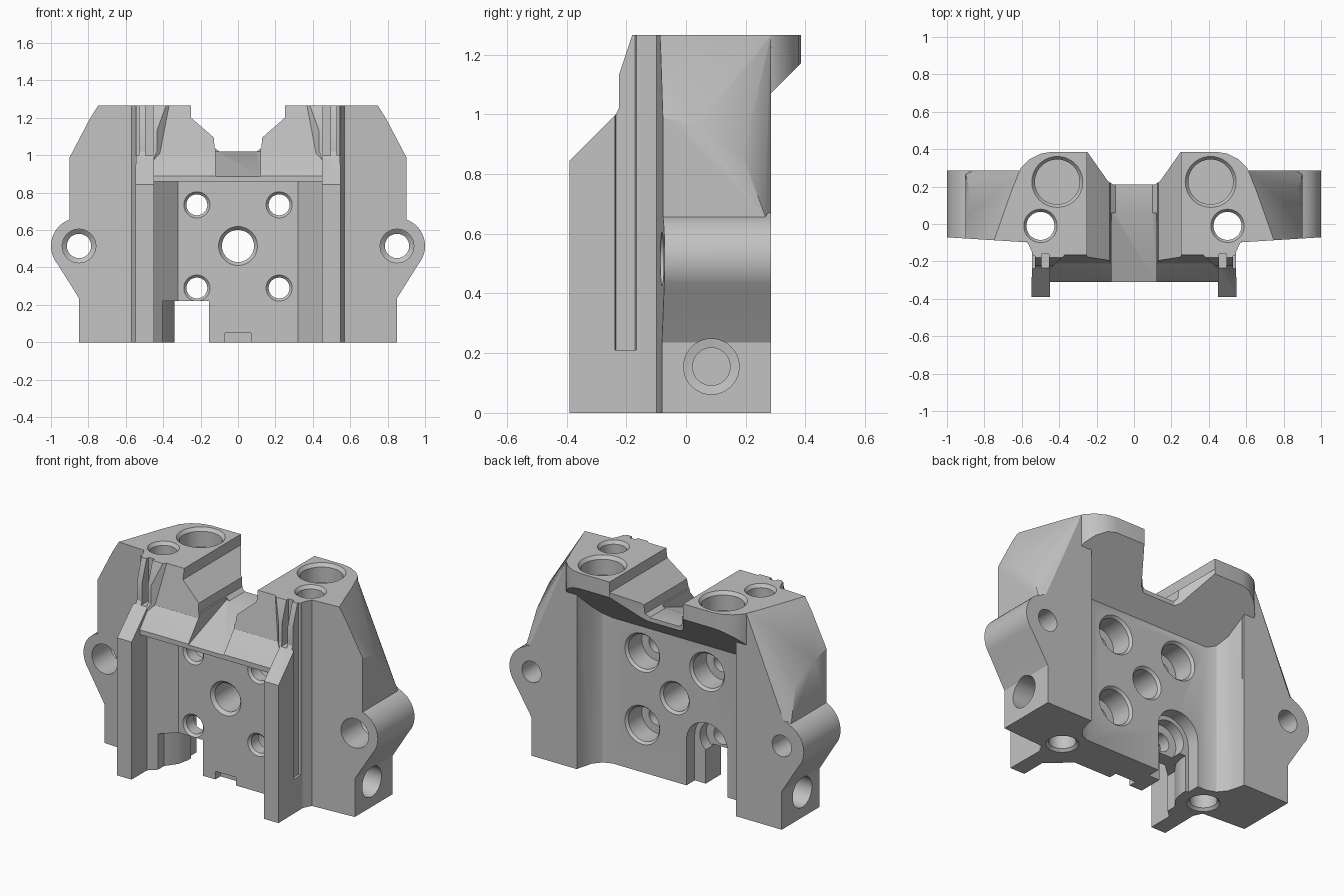
import bpy, bmesh, math

if "Cube" in bpy.data.objects:
    bpy.data.objects.remove(bpy.data.objects["Cube"])

metal = bpy.data.materials.new("plain_grey")
metal.diffuse_color = (0.54, 0.54, 0.54, 1)
metal.use_nodes = True
metal.node_tree.nodes["Principled BSDF"].inputs["Base Color"].default_value = metal.diffuse_color


def place(axis, u, v, w):
    return {'x': (w, u, v), 'y': (u, w, v), 'z': (u, v, w)}[axis]


def finish(bm, name):
    bmesh.ops.recalc_face_normals(bm, faces=bm.faces)
    mesh = bpy.data.meshes.new(name)
    bm.to_mesh(mesh)
    bm.free()
    mesh.materials.append(metal)
    ob = bpy.data.objects.new(name, mesh)
    bpy.context.collection.objects.link(ob)
    return ob


def loft(name, axis, rings):
    """Solid through several outlines; rings = [(position, outline), ...]"""
    bm = bmesh.new()
    rows = [[bm.verts.new(place(axis, u, v, w)) for u, v in pts] for w, pts in rings]
    n = len(rows[0])
    for a, b in zip(rows, rows[1:]):
        for i in range(n):
            j = (i + 1) % n
            bm.faces.new((a[i], a[j], b[j], b[i]))
    bm.faces.new(rows[0])
    bm.faces.new(rows[-1])
    return finish(bm, name)


def prism(name, axis, pts, a, b):
    return loft(name, axis, [(a, pts), (b, pts)])


def bore(axis, u, v, steps, n=40):
    """Stepped round cutter; steps = [(position, radius), ...]"""
    return loft("bore", axis, [(w, [(u + r * math.cos(2 * math.pi * i / n),
                                     v + r * math.sin(2 * math.pi * i / n))
                                    for i in range(n)]) for w, r in steps])


def hull(name, pts):
    bm = bmesh.new()
    vs = [bm.verts.new(p) for p in pts]
    bmesh.ops.convex_hull(bm, input=vs)
    bmesh.ops.delete(bm, geom=[v for v in bm.verts if not v.link_faces], context='VERTS')
    bmesh.ops.dissolve_limit(bm, angle_limit=0.01, verts=bm.verts, edges=bm.edges)
    return finish(bm, name)


def combine(target, other, op):
    bpy.context.view_layer.objects.active = target
    m = target.modifiers.new("combine", 'BOOLEAN')
    m.operation, m.solver, m.object = op, 'EXACT', other
    bpy.ops.object.modifier_apply(modifier=m.name)
    bpy.data.objects.remove(other, do_unlink=True)


def both(half):
    return half + [(-x, y) for x, y in reversed(half)]


# Centre wall with the two front rails and the recessed back
body = prism("housing_body", 'z', both([
    (0.32, -0.12), (0.45, -0.24), (0.45, -0.39), (0.548, -0.39), (0.545, -0.15),
    (0.57, -0.098), (0.62, -0.09), (0.62, 0.2), (0.56, 0.275), (0.54, 0.27),
    (0.515, 0.18), (0.475, 0.13), (0.42, 0.11)]), 0, 1.265)

# Head: cross bar, front pads and back overhang, trimmed to its plan outline
head = prism("head", 'x', [
    (-0.31, 0.86), (-0.31, 0.89), (-0.22, 1.0), (-0.21, 1.01), (-0.165, 1.265),
    (0.385, 1.265), (0.385, 1.17), (0.075, 0.86)], -0.9, 0.9)
head_plan = prism("head_plan", 'z', both([
    (0.47, -0.4), (0.47, -0.08), (0.66, 0.1), (0.63, 0.24), (0.605, 0.3), (0.56, 0.345),
    (0.5, 0.376), (0.44, 0.386), (0.25, 0.386), (0.14, 0.23), (0.11, 0.21)]), 0.5, 1.5)
combine(head, head_plan, 'INTERSECT')
combine(body, head, 'UNION')

for s in (-1, 1):
    # Tapered side tower
    tower = hull("tower", [(s * x, y, z) for x, y, z in [
        (0.58, -0.12, 0.3), (0.58, -0.12, 1.265), (0.76, -0.12, 1.265),
        (0.65, 0.19, 1.265), (0.61, 0.285, 1.265), (0.9, -0.12, 1.0), (0.9, 0.04, 0.96),
        (0.88, 0.19, 0.86), (0.9, 0.265, 0.66), (0.885, 0.285, 0.62),
        (0.9, -0.12, 0.5), (0.84, -0.12, 0.3), (0.84, 0.285, 0.3), (0.54, 0.285, 0.3),
        (0.54, 0.285, 1.265)]])
    combine(body, tower, 'UNION')
    # Lower side block with the rounded ear
    arc = [(0.85 + 0.15 * math.cos(math.radians(a)), 0.515 + 0.15 * math.sin(math.radians(a)))
           for a in range(-40, 73, 8)]
    outline = [(0.54, 0), (0.85, 0), (0.85, 0.235)] + arc + [(0.88, 0.67), (0.54, 0.67)]
    ear = prism("ear", 'y', [(s * x, z) for x, z in outline], -0.14, 0.285)
    combine(body, ear, 'UNION')

cutters = []
for s in (-1, 1):
    # Slightly swept front of the side blocks
    cutters.append(prism("sweep", 'z', [(s * x, y) for x, y in [
        (0.549, -0.3), (0.545, -0.15), (0.57, -0.098), (1.1, -0.065), (1.1, -0.3)]], -0.1, 1.4))
    # Groove on the outside of each rail
    cutters.append(prism("groove", 'z', [(s * x, y) for x, y in [
        (0.53, -0.235), (0.6, -0.25), (0.6, -0.15), (0.53, -0.17)]], 0.21, 1.4))
    # Inner corner slot between tower and front pad
    cutters.append(prism("slot", 'z', [(s * x, y) for x, y in [
        (0.455, -0.3), (0.495, -0.3), (0.495, -0.16), (0.455, -0.16)]], 1.0, 1.4))
    # Top bores: wide blind one and narrow through one
    cutters.append(bore('z', s * 0.41, 0.225, [(1.15, 0.12), (1.245, 0.12), (1.266, 0.137), (1.4, 0.137)]))
    cutters.append(bore('z', s * 0.5, -0.01, [(-0.1, 0.09), (0, 0.09), (0.015, 0.075),
                                             (1.245, 0.075), (1.266, 0.09), (1.4, 0.09)]))
    # Ear bore and side bore
    cutters.append(bore('y', s * 0.85, 0.515, [(-0.3, 0.09), (0.1, 0.09), (0.12, 0.065), (0.4, 0.065)]))
    cutters.append(bore('x', 0.085, 0.155, [(s * 1.1, 0.093), (s * 0.72, 0.093),
                                            (s * 0.715, 0.063), (s * 0.62, 0.063)]))
    # Bolt holes with a wide counterbore at the back
    for z in (0.29, 0.735):
        cutters.append(bore('y', s * 0.22, z, [(-0.3, 0.07), (-0.12, 0.07), (-0.105, 0.056),
                                               (-0.035, 0.056), (-0.034, 0.105), (0.095, 0.105),
                                               (0.11, 0.118), (0.2, 0.118)]))

# Centre hole
cutters.append(bore('y', 0, 0.515, [(-0.3, 0.104), (-0.12, 0.104), (-0.1, 0.086), (0.095, 0.086),
                                    (0.11, 0.1), (0.3, 0.1)]))
# Sloped rail tops
cutters.append(prism("rail_slope", 'x', [
    (-0.6, 0.845), (-0.39, 0.845), (-0.235, 1.0), (-0.225, 1.02), (-0.225, 1.13),
    (-0.18, 1.265), (-0.18, 1.4), (-0.6, 1.4)], -1.2, 1.2))
# Top V notch
cutters.append(prism("v_notch", 'y', both([
    (0.25, 1.4), (0.25, 1.2), (0.13, 1.095), (0.125, 1.04), (0.1, 1.02)]), -0.6, 0.6))
# Sloped channel through the cross bar
cutters.append(prism("channel", 'x', [(-0.5, 0.816), (0.06, 1.021), (0.06, 1.15), (-0.5, 1.15)],
                     -0.12, 0.12))
# Offset opening at the foot, and its arched pocket behind
cutters.append(prism("opening", 'z', [
    (-0.405, -0.3), (-0.155, -0.3), (-0.155, 0.25), (-0.34, 0.25), (-0.34, 0.0),
    (-0.355, -0.07), (-0.405, -0.14)], -0.1, 0.22))
arch = [(-0.22 + 0.14 * math.cos(math.radians(a)), 0.28 + 0.14 * math.sin(math.radians(a)))
        for a in range(0, 181, 10)]
cutters.append(prism("pocket", 'y', arch + [(-0.36, -0.1), (-0.08, -0.1)], 0.03, 0.25))
# Small centre slot at the foot
cutters.append(prism("foot_slot", 'y', [(-0.07, -0.1), (0.07, -0.1), (0.07, 0.05), (-0.07, 0.05)],
                     -0.3, -0.07))

for c in cutters:
    combine(body, c, 'DIFFERENCE')

# Keep crisp edges, smooth bores and curves
bpy.ops.object.select_all(action='DESELECT')
body.select_set(True)
bpy.context.view_layer.objects.active = body
bpy.ops.object.shade_smooth_by_angle(angle=math.radians(25))
